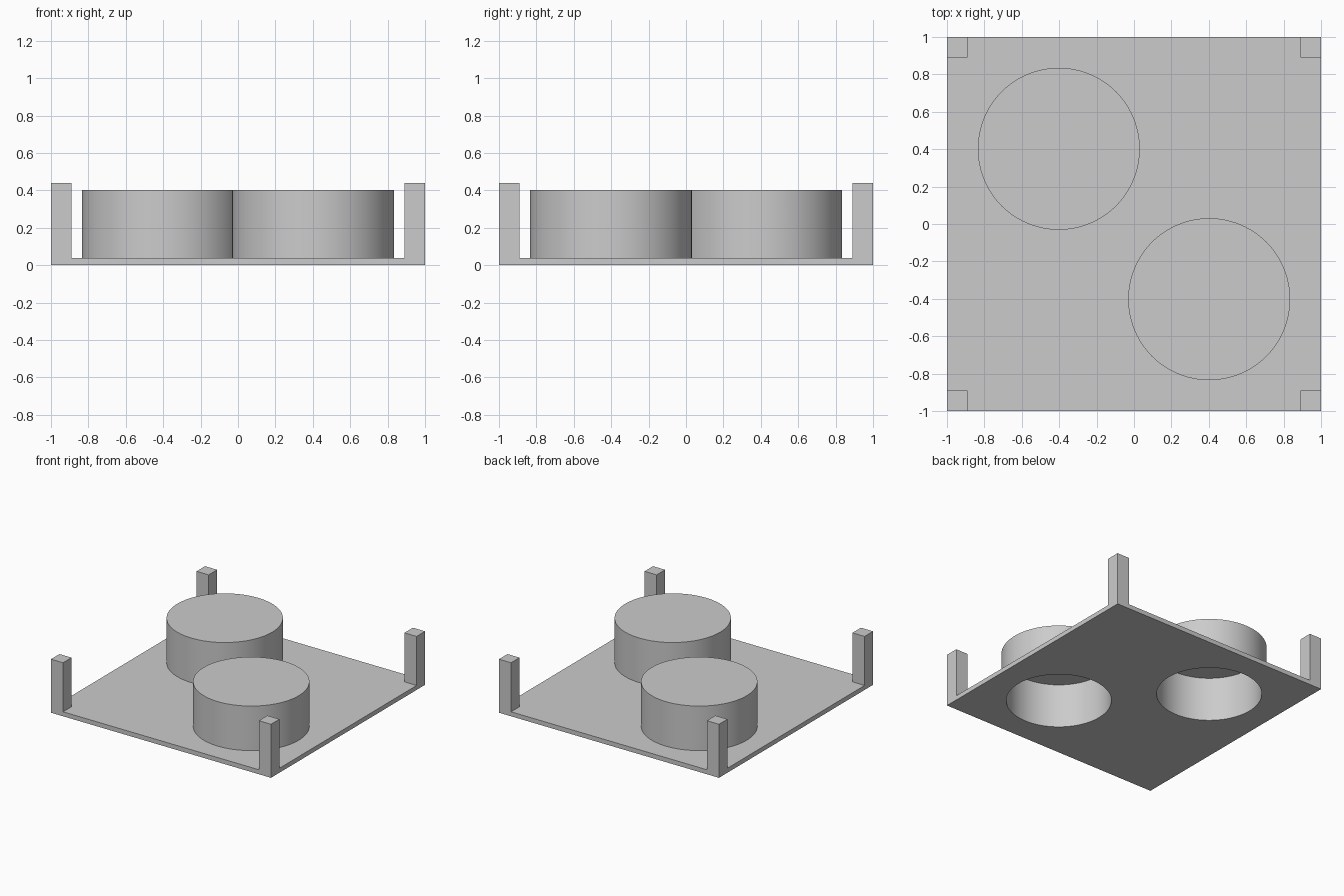
import bpy
import math

if "Cube" in bpy.data.objects:
    bpy.data.objects.remove(bpy.data.objects["Cube"])

PLATE_T, POST_W, POST_H = 0.037, 0.11, 0.44
CUP_R, CUP_H, CAVITY_R, CAVITY_H = 0.433, 0.403, 0.396, 0.365
CUP_POS = [(-0.402, 0.402), (0.402, -0.402)]

grey = bpy.data.materials.new("plain_grey")
grey.diffuse_color = (0.6, 0.6, 0.6, 1)
grey.use_nodes = True
grey.node_tree.nodes["Principled BSDF"].inputs["Base Color"].default_value = grey.diffuse_color


def box(name, x, y, w, z0, z1):
    bpy.ops.mesh.primitive_cube_add(size=1, location=(x, y, (z0 + z1) / 2))
    ob = bpy.context.object
    ob.name = name
    ob.scale = (w, w, z1 - z0)
    bpy.ops.object.transform_apply(location=True, scale=True)
    return ob


def cylinder(name, x, y, r, z0, z1):
    bpy.ops.mesh.primitive_cylinder_add(vertices=96, radius=r, depth=z1 - z0,
                                        location=(x, y, (z0 + z1) / 2))
    ob = bpy.context.object
    ob.name = name
    bpy.ops.object.transform_apply(location=True)
    return ob


def combine(target, tool, operation):
    mod = target.modifiers.new(operation.lower(), 'BOOLEAN')
    mod.operation = operation
    mod.solver = 'EXACT'
    mod.object = tool
    bpy.context.view_layer.objects.active = target
    bpy.ops.object.modifier_apply(modifier=mod.name)
    bpy.data.objects.remove(tool, do_unlink=True)


# Square base plate
tray = box("tray_with_cups", 0, 0, 2, 0, PLATE_T)

# Corner posts, flush with the plate edges
c = 1 - POST_W / 2
for sx in (-1, 1):
    for sy in (-1, 1):
        combine(tray, box("corner_post", sx * c, sy * c, POST_W, 0, POST_H), 'UNION')

# Two upturned cups, hollow from below
for x, y in CUP_POS:
    combine(tray, cylinder("cup", x, y, CUP_R, PLATE_T / 2, CUP_H), 'UNION')
for x, y in CUP_POS:
    combine(tray, cylinder("cavity", x, y, CAVITY_R, -0.1, CAVITY_H), 'DIFFERENCE')

# Single colour, smooth walls with sharp rims
tray.data.materials.clear()
tray.data.materials.append(grey)
for p in tray.data.polygons:
    p.material_index = 0
bpy.ops.object.select_all(action='DESELECT')
tray.select_set(True)
bpy.context.view_layer.objects.active = tray
bpy.ops.object.shade_smooth_by_angle(angle=math.radians(30))
